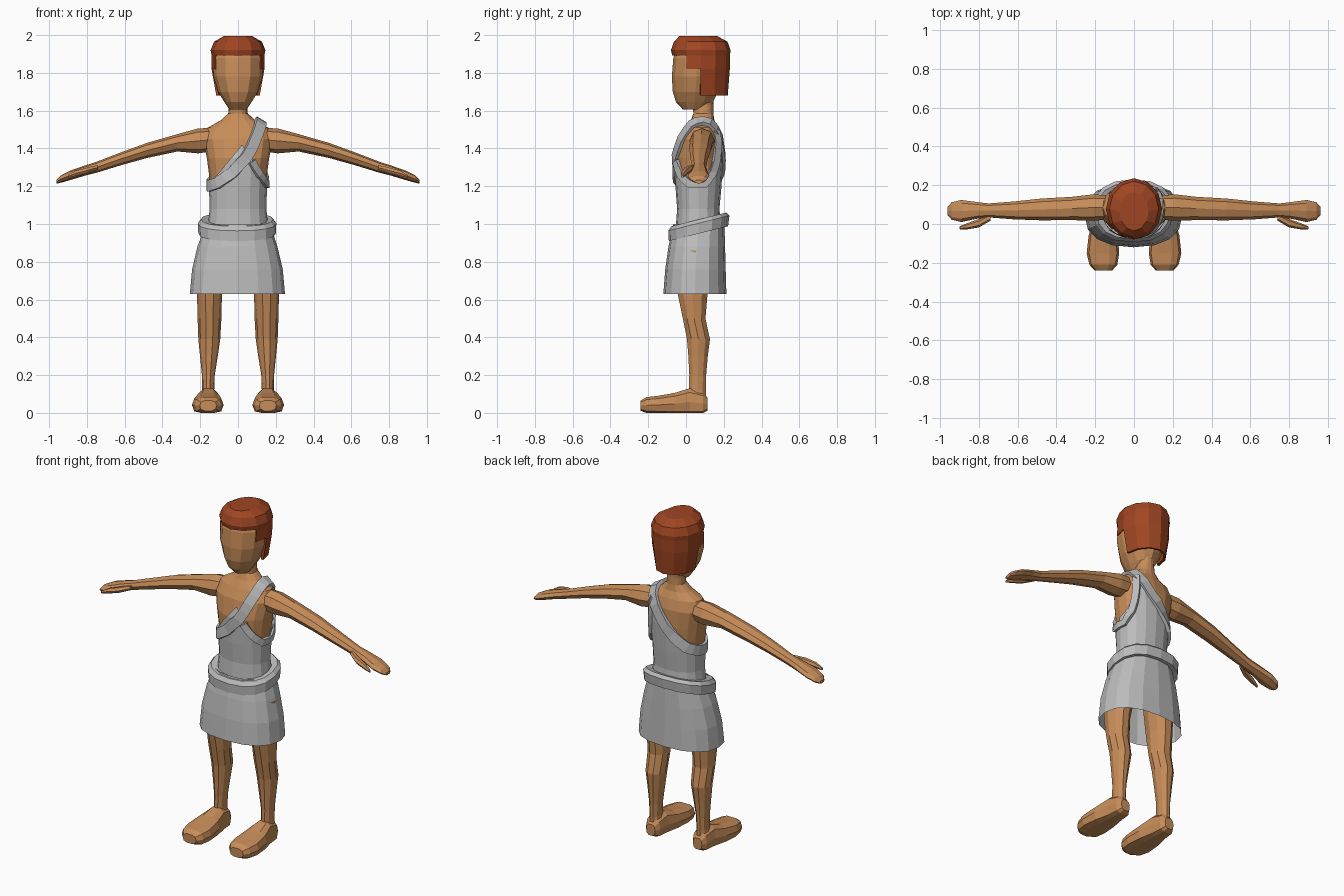
import bpy, bmesh, math
from mathutils import Vector
from mathutils.bvhtree import BVHTree

if "Cube" in bpy.data.objects:
    bpy.data.objects.remove(bpy.data.objects["Cube"])


def material(name, rgb):
    m = bpy.data.materials.new(name)
    m.use_nodes = True
    color = (*rgb, 1)
    m.diffuse_color = color
    bsdf = m.node_tree.nodes["Principled BSDF"]
    bsdf.inputs["Base Color"].default_value = color
    bsdf.inputs["Roughness"].default_value = 0.9
    return m


SKIN = material("tan skin", (0.57, 0.265, 0.1))
HAIR = material("red brown hair", (0.35, 0.06, 0.016))
CLOTH = material("grey cloth", (0.5, 0.5, 0.5))


def finish(bm, name, mat):
    bmesh.ops.recalc_face_normals(bm, faces=bm.faces)
    mesh = bpy.data.meshes.new(name)
    bm.to_mesh(mesh)
    bm.free()
    mesh.materials.append(mat)
    ob = bpy.data.objects.new(name, mesh)
    bpy.context.collection.objects.link(ob)
    return ob


def bridge(bm, rings, closed=False):
    """Join successive vertex rings with quads."""
    pairs = list(zip(rings, rings[1:]))
    if closed:
        pairs.append((rings[-1], rings[0]))
    for a, b in pairs:
        for i in range(len(a)):
            j = (i + 1) % len(a)
            bm.faces.new((a[i], a[j], b[j], b[i]))


def loft(sections, n=12, axis="z", square=1.0, caps=True, tilt=0.0, mirror=1):
    """Sections: (position on axis, centre a, centre b, radius a, radius b)."""
    bm = bmesh.new()
    rings = []
    for t, ca, cb, ra, rb in sections:
        ring = []
        for i in range(n):
            ang = math.tau * i / n
            c, s = math.cos(ang), math.sin(ang)
            a = ca + ra * math.copysign(abs(c) ** square, c)
            b = cb + rb * math.copysign(abs(s) ** square, s)
            co = {"z": (a, b, t), "x": (t, a, b), "y": (a, t, b)}[axis]
            x, y, z = co
            ring.append(bm.verts.new((x * mirror, y, max(0, z + tilt * (y - 0.07)))))
        rings.append(ring)
    bridge(bm, rings)
    if caps:
        bm.faces.new(rings[0])
        bm.faces.new(rings[-1])
    return bm


# Torso and neck
torso_sections = [
    (0.95, 0, 0.065, 0.135, 0.095), (1.1, 0, 0.065, 0.135, 0.1),
    (1.2, 0, 0.066, 0.145, 0.113), (1.35, 0, 0.068, 0.165, 0.12),
    (1.45, 0, 0.078, 0.185, 0.107), (1.51, 0, 0.085, 0.16, 0.083),
    (1.55, 0, 0.088, 0.09, 0.062), (1.585, 0, 0.092, 0.052, 0.053),
    (1.63, 0, 0.09, 0.047, 0.055), (1.7, 0, 0.09, 0.055, 0.06)]
bm = loft(torso_sections, 16, square=0.9)
surface = BVHTree.FromBMesh(bm)
finish(bm, "torso", SKIN)

# Head
finish(loft([
    (1.605, 0, 0.04, 0.045, 0.055), (1.645, 0, 0.045, 0.072, 0.098),
    (1.7, 0, 0.05, 0.105, 0.12), (1.78, 0, 0.055, 0.13, 0.13),
    (1.88, 0, 0.06, 0.134, 0.127), (1.95, 0, 0.065, 0.11, 0.11)]), "head", SKIN)

# Hair cap, cut away around the face and ears
bm = loft([
    (1.68, 0, 0.078, 0.115, 0.143), (1.82, 0, 0.077, 0.14, 0.155),
    (1.893, 0, 0.08, 0.14, 0.153), (1.92, 0, 0.078, 0.145, 0.158),
    (1.965, 0, 0.078, 0.127, 0.142), (1.995, 0, 0.065, 0.075, 0.1)])
bm.faces.ensure_lookup_table()
gone = []
for f in bm.faces:
    c = f.calc_center_median()
    low_side = c.z < 1.82 and c.y < 0.08
    face_opening = c.z < 1.89 and c.y < 0.0
    if low_side or face_opening or (len(f.verts) > 4 and c.z < 1.7):
        gone.append(f)
bmesh.ops.delete(bm, geom=gone, context="FACES")
hair = finish(bm, "hair", HAIR)
mod = hair.modifiers.new("thickness", "SOLIDIFY")
mod.thickness = 0.015

# Limbs, built once per side
arm = [
    (0.1, 0.085, 1.45, 0.06, 0.06), (0.21, 0.085, 1.44, 0.068, 0.066),
    (0.32, 0.08, 1.43, 0.06, 0.046), (0.48, 0.075, 1.39, 0.056, 0.04),
    (0.62, 0.07, 1.345, 0.046, 0.034), (0.75, 0.07, 1.3, 0.036, 0.029),
    (0.81, 0.07, 1.283, 0.043, 0.027), (0.89, 0.067, 1.257, 0.057, 0.025),
    (0.94, 0.067, 1.237, 0.045, 0.019), (0.96, 0.067, 1.224, 0.022, 0.01)]
thumb = [
    (0.74, 0.035, 1.3, 0.018, 0.014), (0.8, 0.004, 1.283, 0.022, 0.018),
    (0.86, -0.012, 1.268, 0.016, 0.016), (0.9, -0.02, 1.252, 0.007, 0.008)]
leg = [
    (0.86, 0.13, 0.05, 0.085, 0.095), (0.63, 0.151, 0.035, 0.066, 0.083),
    (0.5, 0.151, 0.043, 0.063, 0.063), (0.39, 0.152, 0.066, 0.058, 0.064),
    (0.3, 0.154, 0.064, 0.047, 0.054), (0.2, 0.157, 0.062, 0.034, 0.047),
    (0.12, 0.158, 0.06, 0.032, 0.047), (0.05, 0.158, 0.06, 0.042, 0.05)]
foot = [
    (0.115, 0.157, 0.045, 0.03, 0.035), (0.09, 0.157, 0.05, 0.047, 0.062),
    (0.02, 0.157, 0.058, 0.055, 0.075), (-0.06, 0.159, 0.048, 0.075, 0.06),
    (-0.15, 0.16, 0.042, 0.084, 0.05), (-0.21, 0.158, 0.04, 0.072, 0.045),
    (-0.24, 0.158, 0.038, 0.045, 0.028)]
for side, m in (("left", 1), ("right", -1)):
    finish(loft(arm, 8, "x", mirror=m), side + "_arm", SKIN)
    finish(loft(thumb, 6, "x", mirror=m), side + "_thumb", SKIN)
    finish(loft(leg, 10, mirror=m), side + "_leg", SKIN)
    finish(loft(foot, 10, "y", 0.75, mirror=m), side + "_foot", SKIN)

# Skirt, open at the hem
finish(loft([
    (0.63, -0.003, 0.047, 0.252, 0.167), (0.76, -0.003, 0.05, 0.24, 0.16),
    (0.88, -0.003, 0.057, 0.212, 0.15), (1.0, 0, 0.068, 0.17, 0.135)],
    16, square=0.85, caps=False), "skirt", CLOTH)

# Belt roll, lower at the front
finish(loft([
    (0.955, -0.005, 0.066, 0.18, 0.13), (0.95, -0.005, 0.066, 0.205, 0.157),
    (1.005, -0.005, 0.068, 0.208, 0.162), (1.025, -0.005, 0.068, 0.19, 0.145),
    (1.02, -0.005, 0.068, 0.14, 0.1)], 16, square=0.85, caps=False, tilt=0.25),
    "belt", CLOTH)

# Bodice: a shell over the torso, trimmed by slanted neckline and armhole
shell = [(0.96, 0, 0.066, 0.163, 0.122), (1.08, 0, 0.065, 0.15, 0.112)]
shell += [(z, x, y, rx + 0.009, ry + 0.009) for z, x, y, rx, ry in torso_sections[2:6]]
bm = loft(shell, 16, square=0.9, caps=False)
neckline = (Vector((-0.16, 0, 1.2)), Vector((-0.35, 0, 0.29)))
armhole_front = (Vector((0.075, 0, 1.34)), Vector((0.14, 0, 0.095)))
armhole_back = (Vector((0.1, 0, 1.5)), Vector((0.28, 0, 0.07)))
for co, no in (neckline, armhole_front, armhole_back):
    bmesh.ops.bisect_plane(bm, geom=bm.verts[:] + bm.edges[:] + bm.faces[:],
                           plane_co=co, plane_no=no)


def beyond(p, plane):
    return (p - plane[0]).dot(plane[1]) > 0


gone = []
for f in bm.faces:
    c = f.calc_center_median()
    armhole = armhole_front if c.y < 0.07 else armhole_back
    if beyond(c, neckline) or beyond(c, armhole):
        gone.append(f)
bmesh.ops.delete(bm, geom=gone, context="FACES")
finish(bm, "bodice", CLOTH)


def ribbon(name, path, width, closed):
    """Flat band laid on the torso surface along a path."""
    path = [Vector(p) for p in path]
    ends = path[1:] + path[:1] if closed else path[1:]
    pts = [a.lerp(b, k / 2) for a, b in zip(path, ends) for k in range(2)]
    if not closed:
        pts.append(path[-1])
    pts = [surface.find_nearest(p)[0] for p in pts]
    bm = bmesh.new()
    rings = []
    count = len(pts)
    for i, p in enumerate(pts):
        nxt = pts[(i + 1) % count] if closed else pts[min(i + 1, count - 1)]
        prv = pts[i - 1] if closed else pts[max(i - 1, 0)]
        out = (p - Vector((0, 0.07, min(p.z, 1.35)))).normalized()
        across = (nxt - prv).cross(out).normalized() * width / 2
        corners = ((-1, -0.004), (1, -0.004), (1, 0.022), (-1, 0.022))
        rings.append([bm.verts.new(p + across * s + out * h) for s, h in corners])
    bridge(bm, rings, closed)
    if not closed:
        bm.faces.new(rings[0])
        bm.faces.new(rings[-1])
    finish(bm, name, CLOTH)


# Shoulder strap that loops from the left shoulder to under the right arm
ribbon("shoulder_strap", [
    (-0.15, 0.03, 1.2), (-0.11, -0.04, 1.215), (-0.03, -0.06, 1.27),
    (0.04, -0.06, 1.35), (0.09, -0.04, 1.44), (0.115, 0.02, 1.52),
    (0.115, 0.09, 1.54), (0.1, 0.15, 1.49), (0.04, 0.19, 1.4),
    (-0.04, 0.19, 1.31), (-0.11, 0.16, 1.24), (-0.15, 0.1, 1.21)], 0.06, True)

# Trim around the left armhole
ribbon("armhole_trim", [
    (0.07, -0.06, 1.33), (0.115, -0.04, 1.26), (0.15, 0.02, 1.21),
    (0.15, 0.1, 1.21), (0.14, 0.15, 1.27), (0.12, 0.17, 1.38),
    (0.11, 0.15, 1.48)], 0.04, False)
